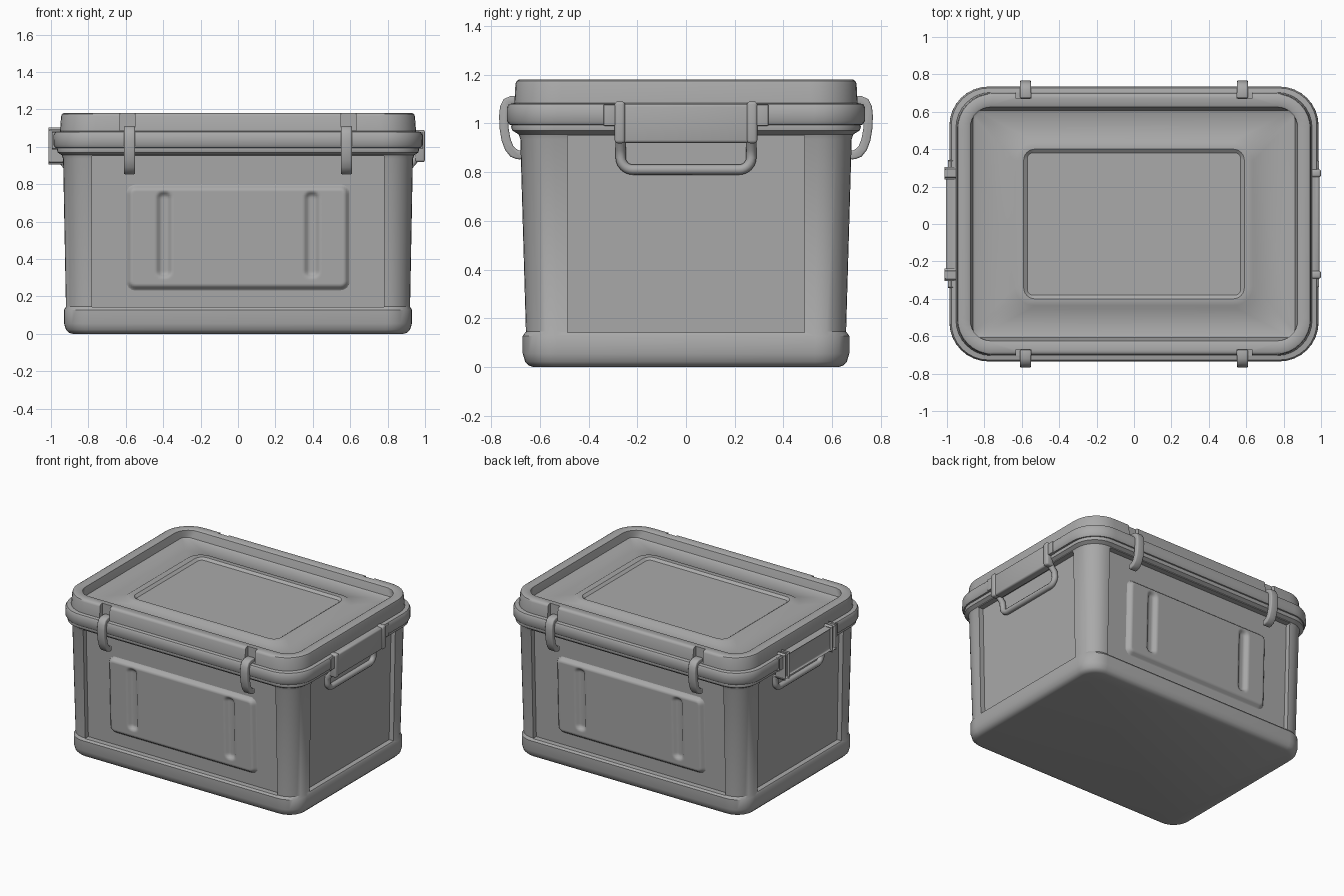
import bpy, bmesh, math
from mathutils import Vector

if "Cube" in bpy.data.objects:
    bpy.data.objects.remove(bpy.data.objects["Cube"])

grey = bpy.data.materials.new("plain grey")
grey.diffuse_color = (0.4, 0.4, 0.4, 1)
grey.use_nodes = True
grey.node_tree.nodes["Principled BSDF"].inputs["Base Color"].default_value = grey.diffuse_color


def finish(obj, angle=35):
    """Apply modifiers, assign the colour and smooth by angle."""
    bpy.ops.object.select_all(action='DESELECT')
    obj.select_set(True)
    bpy.context.view_layer.objects.active = obj
    bpy.ops.object.convert(target='MESH')
    obj = bpy.context.view_layer.objects.active
    obj.data.materials.clear()
    obj.data.materials.append(grey)
    bpy.ops.object.shade_smooth_by_angle(angle=math.radians(angle))
    return obj


def make(name, bm):
    bmesh.ops.recalc_face_normals(bm, faces=bm.faces)
    me = bpy.data.meshes.new(name)
    bm.to_mesh(me)
    bm.free()
    obj = bpy.data.objects.new(name, me)
    bpy.context.collection.objects.link(obj)
    return obj


def loft(name, rings, n=9):
    """Stack of rounded rectangles: (half x, half y, corner radius, z)."""
    bm = bmesh.new()
    loops = []
    for hx, hy, r, z in rings:
        loop = []
        for q, (sx, sy) in enumerate([(1, 1), (-1, 1), (-1, -1), (1, -1)]):
            for i in range(n):
                a = math.pi / 2 * (q + i / (n - 1))
                loop.append(bm.verts.new((sx * (hx - r) + r * math.cos(a),
                                          sy * (hy - r) + r * math.sin(a), z)))
        loops.append(loop)
    for a, b in zip(loops, loops[1:]):
        for i in range(len(a)):
            j = (i + 1) % len(a)
            bm.faces.new((a[i], a[j], b[j], b[i]))
    bm.faces.new(loops[0][::-1])
    bm.faces.new(loops[-1])
    return make(name, bm)


def add_box(bm, lo, hi):
    vs = bmesh.ops.create_cube(bm, size=1)['verts']
    for v in vs:
        v.co = [(l + h) / 2 + c * (h - l) for l, h, c in zip(lo, hi, v.co)]
    return vs


def box(name, lo, hi, bevel, sx=1):
    bm = bmesh.new()
    for v in add_box(bm, lo, hi):
        v.co.x *= sx
    bmesh.ops.bevel(bm, geom=bm.edges[:], offset=bevel, segments=3, profile=0.5, affect='EDGES')
    return finish(make(name, bm))


def cut(obj, bm):
    cutter = make("cutter", bm)
    cutter.hide_render = True
    mod = obj.modifiers.new("cut", 'BOOLEAN')
    mod.operation = 'DIFFERENCE'
    mod.solver = 'EXACT'
    mod.object = cutter
    obj = finish(obj)
    bpy.data.objects.remove(cutter)
    return obj


def taper(z):
    return (z - 0.14) / 0.81


def panel_y(z):
    return 0.62 + 0.025 * taper(z)


def panel_x(z):
    return 0.885 + 0.015 * taper(z)


# Tub body with base band and upper rim
body = loft("tub_body", [
    (.885, .625, .10, 0), (.905, .645, .12, .006), (.92, .66, .13, .022), (.93, .67, .14, .055),
    (.93, .67, .14, .128), (.92, .657, .13, .145), (.935, .68, .14, .935), (.942, .687, .15, .955),
    (.965, .712, .17, .97), (.968, .718, .18, .985), (.965, .715, .18, 1.0)])

# Recessed panels on all four sides
bm = bmesh.new()
for s in (1, -1):
    for v in add_box(bm, (-.78, .6, .142), (.78, .9, .95)):
        v.co.y = s * (panel_y(v.co.z) if v.co.y < .7 else .9)
    for v in add_box(bm, (.8, -.487, .142), (1.1, .487, .95)):
        v.co.x = s * (panel_x(v.co.z) if v.co.x < .9 else 1.1)
cut(body, bm)

# Lid: flange, raised rim, sunken top with a raised frame
lid = loft("lid", [
    (.95, .70, .18, .99), (.978, .725, .20, .995), (.987, .735, .21, 1.01), (.986, .735, .21, 1.065),
    (.977, .727, .20, 1.079), (.952, .704, .19, 1.083), (.946, .70, .19, 1.163), (.942, .695, .185, 1.174),
    (.93, .685, .18, 1.18), (.885, .635, .12, 1.18), (.875, .625, .11, 1.174), (.86, .608, .05, 1.122),
    (.845, .593, .03, 1.115), (.655, .455, .10, 1.115), (.635, .435, .10, 1.13),
    (.59, .40, .06, 1.13), (.57, .38, .03, 1.115)])

# Notches in the rim for the clips
bm = bmesh.new()
for sx in (1, -1):
    for sy in (1, -1):
        ys = sorted((sy * .672, sy * .85))
        add_box(bm, (sx * .59 - .04, ys[0], 1.086), (sx * .59 + .04, ys[1], 1.3))
cut(lid, bm)


# Soft raised pads with two vertical grooves, front and back
def smooth(t):
    t = min(max(t, 0), 1)
    return t * t * (3 - 2 * t)


def rounded_dist(x, z, hx, hz, r):
    qx, qz = abs(x) - hx + r, abs(z) - hz + r
    return math.hypot(max(qx, 0), max(qz, 0)) + min(max(qx, qz), 0) - r


for s, label in ((-1, "front"), (1, "back")):
    bm = bmesh.new()
    nx, nz = 124, 62
    rows = []
    for k in range(nz + 1):
        z = .2 + .62 * k / nz
        row = []
        for i in range(nx + 1):
            x = -.62 + 1.24 * i / nx
            h = .03 * smooth(-rounded_dist(x, z - .515, .6, .285, .05) / .03)
            h -= .022 * smooth(-rounded_dist(abs(x) - .395, z - .53, .045, .235, .04) / .03)
            row.append(bm.verts.new((x, s * (panel_y(z) - .002 + h), z)))
        rows.append(row)
    for a, b in zip(rows, rows[1:]):
        for i in range(nx):
            f = (a[i], a[i + 1], b[i + 1], b[i])
            bm.faces.new(f if s < 0 else f[::-1])
    me_pad = bpy.data.meshes.new(label + "_pad")
    bm.to_mesh(me_pad)
    bm.free()
    pad = bpy.data.objects.new(label + "_pad", me_pad)
    bpy.context.collection.objects.link(pad)
    finish(pad, 60)

# Curved clips: bent strip seen from the side (y, z)
outer = [(.672, 1.112), (.72, 1.112), (.748, 1.10), (.763, 1.07), (.767, 1.03), (.765, .98),
         (.757, .93), (.742, .89), (.72, .863), (.695, .853), (.672, .852)]
inner = [(.672, .888), (.69, .89), (.708, .905), (.72, .935), (.728, .98),
         (.73, 1.03), (.727, 1.06), (.715, 1.078), (.672, 1.084)]
for sx in (1, -1):
    for sy in (1, -1):
        bm = bmesh.new()
        prof = outer + inner
        a, b = [[bm.verts.new((sx * .58 + d, sy * y, z)) for y, z in prof] for d in (-.03, .03)]
        bm.faces.new(a)
        bm.faces.new(b[::-1])
        for i in range(len(prof)):
            j = (i + 1) % len(prof)
            bm.faces.new((a[i], b[i], b[j], a[j]))
        clip = make("clip", bm)
        bev = clip.modifiers.new("round", 'BEVEL')
        bev.width = .008
        bev.segments = 3
        bev.angle_limit = math.radians(50)
        finish(clip, 40)

# Carry handles: grip plate, two arms, flange stops and hanging loop
for sx, label in ((1, "right"), (-1, "left")):
    box(label + "_grip_plate", (.93, -.26, .92), (.992, .26, 1.08), .012, sx)
    for sy in (1, -1):
        y0, y1 = sorted((sy * .25, sy * .293))
        box(label + "_handle_arm", (.945, y0, .918), (1.0, y1, 1.09), .013, sx)
        y0, y1 = sorted((sy * .29, sy * .338))
        box(label + "_flange_stop", (.95, y0, .99), (.99, y1, 1.077), .004, sx)
    half = [(.965, .268, .98), (.945, .268, .93), (.916, .268, .895), (.912, .268, .86)]
    half += [(.912, .218 + .05 * math.cos(t), .86 - .05 * math.sin(t))
             for t in [math.pi / 2 * k / 6 for k in range(1, 7)]]
    path = half + [(x, -y, z) for x, y, z in reversed(half)]
    cu = bpy.data.curves.new(label + "_handle_loop", 'CURVE')
    cu.dimensions = '3D'
    cu.bevel_depth = .021
    cu.bevel_resolution = 3
    cu.use_fill_caps = True
    sp = cu.splines.new('POLY')
    sp.points.add(len(path) - 1)
    for p, (x, y, z) in zip(sp.points, path):
        p.co = (sx * x, y, z, 1)
    loop = bpy.data.objects.new(label + "_handle_loop", cu)
    bpy.context.collection.objects.link(loop)
    finish(loop, 50)
